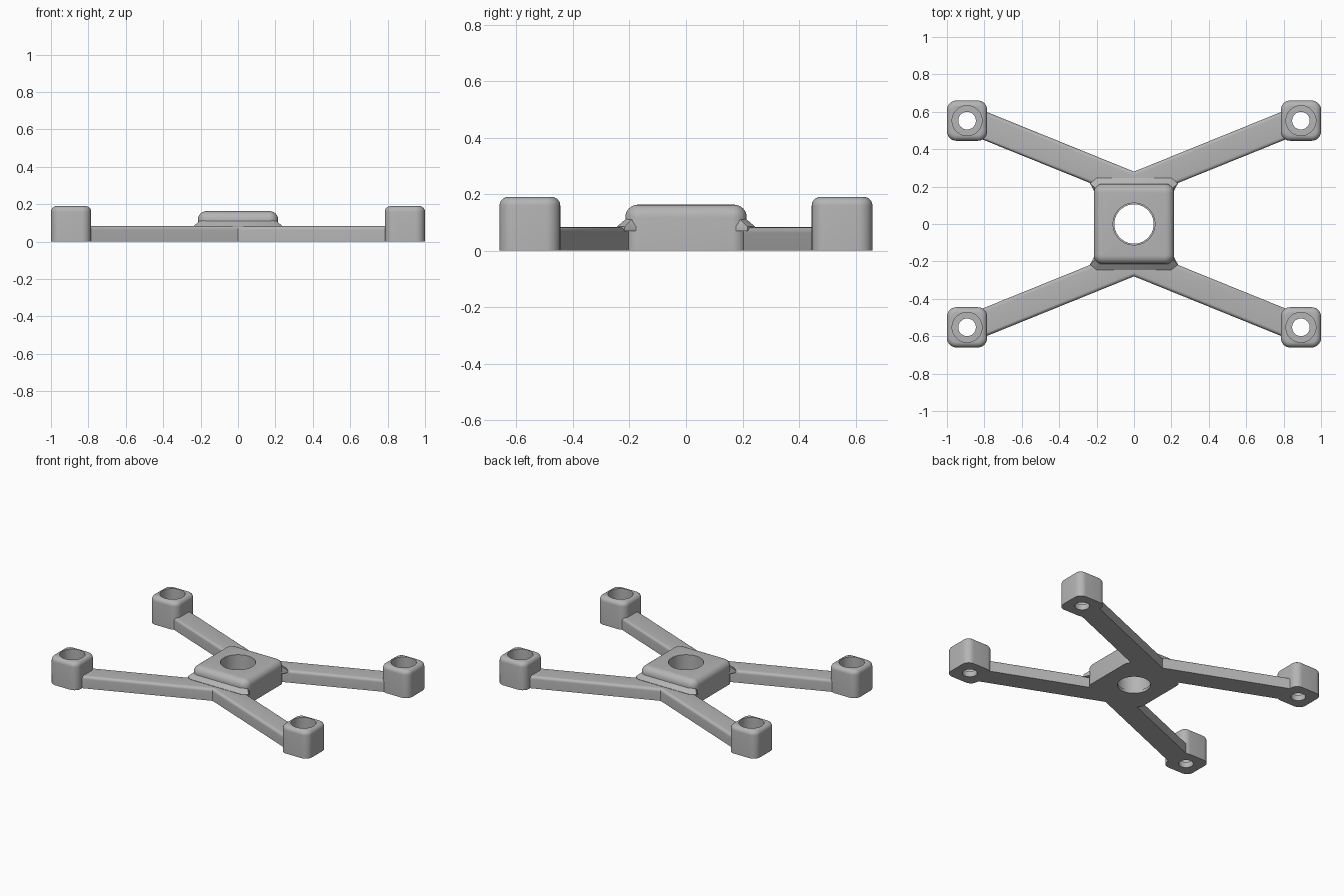
import bpy, bmesh, math

cube = bpy.data.objects.get("Cube")
if cube:
    bpy.data.objects.remove(cube, do_unlink=True)

grey = bpy.data.materials.new("plain grey")
grey.use_nodes = True
COLOUR = (0.46, 0.46, 0.46, 1)
grey.diffuse_color = COLOUR
grey.node_tree.nodes["Principled BSDF"].inputs["Base Color"].default_value = COLOUR


def finish(name, bm, location=(0, 0, 0)):
    bmesh.ops.recalc_face_normals(bm, faces=bm.faces)
    mesh = bpy.data.meshes.new(name)
    bm.to_mesh(mesh)
    bm.free()
    mesh.materials.append(grey)
    obj = bpy.data.objects.new(name, mesh)
    obj.location = location
    bpy.context.collection.objects.link(obj)
    return obj


def loft(rings):
    """Closed solid through rings that have equal point counts."""
    bm = bmesh.new()
    loops = [[bm.verts.new(p) for p in ring] for ring in rings]
    n = len(loops[0])
    for a, b in zip(loops, loops[1:]):
        for i in range(n):
            j = (i + 1) % n
            bm.faces.new((a[i], a[j], b[j], b[i]))
    bm.faces.new(loops[0][::-1])
    bm.faces.new(loops[-1])
    bmesh.ops.recalc_face_normals(bm, faces=bm.faces)
    return bm


def prism(outline, height, rim, corner=0):
    """Extruded outline with rounded corners and a rounded top rim."""
    bm = loft([[(x, y, z) for x, y in outline] for z in (0, height)])
    if corner:
        upright = [e for e in bm.edges
                   if abs(e.verts[0].co.z - e.verts[1].co.z) > height / 2]
        bmesh.ops.bevel(bm, geom=upright, offset=corner, segments=8,
                        profile=0.5, affect='EDGES')
    top = [e for e in bm.edges if all(v.co.z > height - 1e-4 for v in e.verts)]
    bmesh.ops.bevel(bm, geom=top, offset=rim, segments=6,
                    profile=0.5, affect='EDGES')
    return bm


def square(h):
    return [(-h, -h), (h, -h), (h, h), (-h, h)]


def drill(obj, bore, recess, floor):
    """Cut a through bore with a wider recess above the floor."""
    steps = [(bore, -0.1), (bore, floor), (recess, floor), (recess, 0.4)]
    angles = [math.tau * i / 64 for i in range(64)]
    cutter = finish("hole_cutter", loft(
        [[(r * math.cos(a), r * math.sin(a), z) for a in angles] for r, z in steps]),
        obj.location)
    cutter.hide_render = True
    mod = obj.modifiers.new("hole", 'BOOLEAN')
    mod.operation = 'DIFFERENCE'
    mod.solver = 'EXACT'
    mod.object = cutter
    bpy.context.view_layer.update()
    bpy.context.view_layer.objects.active = obj
    bpy.ops.object.modifier_apply(modifier=mod.name)
    bpy.data.objects.remove(cutter, do_unlink=True)


parts = []

# Central hub with its through hole
hub = finish("hub", prism(square(0.215), 0.163, 0.045, corner=0.05))
drill(hub, 0.105, 0.112, 0.02)
parts.append(hub)

for end, sy in (("front", -1), ("back", 1)):
    # Pair of arms meeting in a V
    half = [(0.83, 0.46), (0.795, 0.602)]
    vee = [(0, 0.124)] + half + [(0, 0.28)] + [(-x, y) for x, y in half[::-1]]
    parts.append(finish(end + "_arms",
                        prism([(x, y * sy) for x, y in vee], 0.083, 0.02)))

    # Sloping collar between hub and arms
    low = [(0.2, 0.15), (0.235, 0.217), (0.2, 0.245)]
    high = [(0.19, 0.15), (0.205, 0.19), (0.185, 0.213)]
    rings = []
    for pts, z in ((low, 0.07), (low, 0.085), (high, 0.112)):
        ring = pts + [(-x, y) for x, y in pts[::-1]]
        rings.append([(x, y * sy, z) for x, y in ring])
    parts.append(finish(end + "_collar", loft(rings)))

    # Corner sockets
    for side, sx in (("right", -1), ("left", 1)):
        socket = finish(f"{end}_{side}_socket",
                        prism(square(0.1075), 0.19, 0.03, corner=0.05),
                        (0.8925 * sx, 0.5525 * sy, 0))
        drill(socket, 0.047, 0.08, 0.04)
        parts.append(socket)

# Smooth the rounded edges, keep the sharp ones
bpy.ops.object.select_all(action='DESELECT')
for obj in parts:
    obj.select_set(True)
bpy.context.view_layer.objects.active = hub
bpy.ops.object.shade_smooth_by_angle(angle=math.radians(30))
